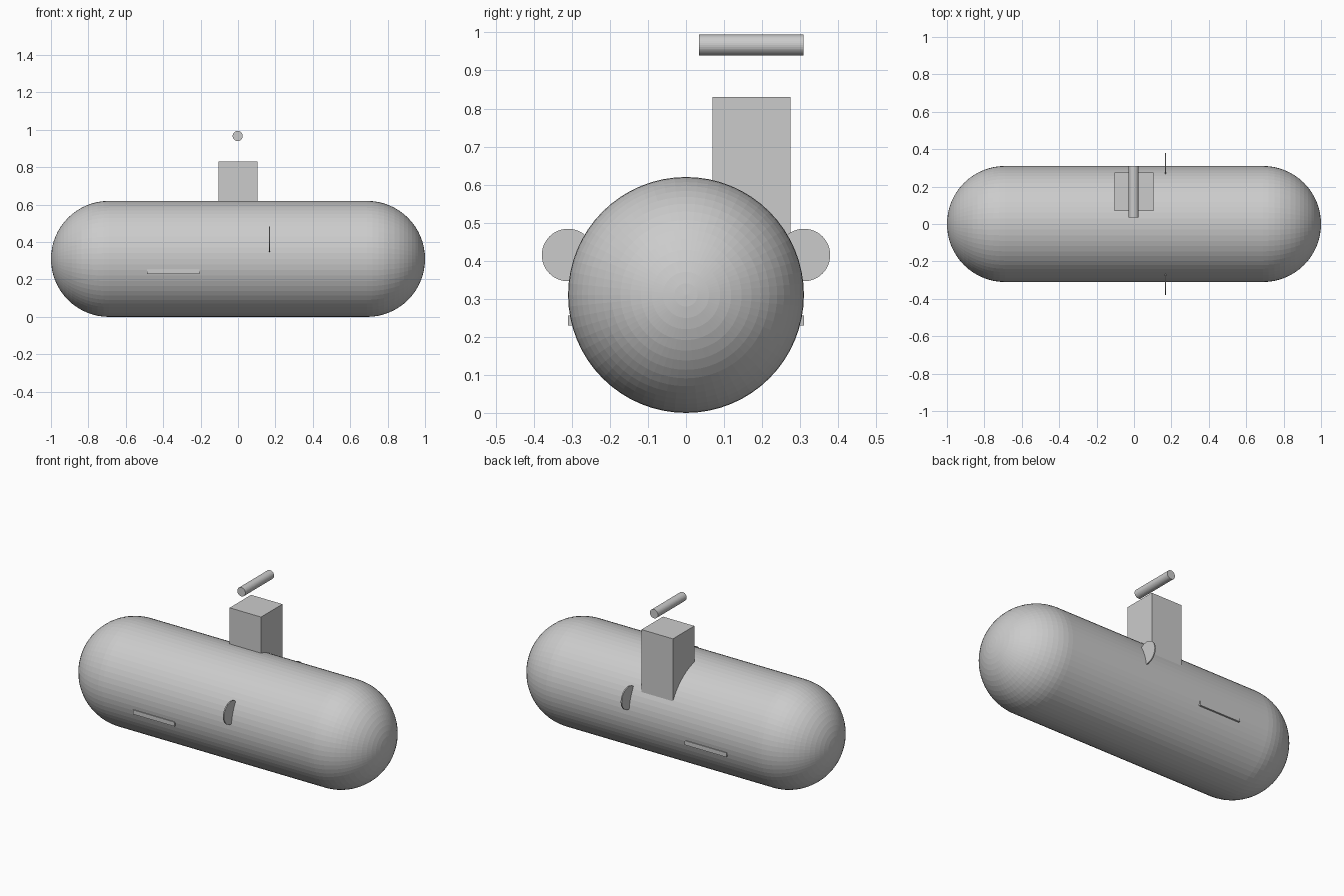
import bpy, bmesh, math
from mathutils import Matrix

if "Cube" in bpy.data.objects:
    bpy.data.objects.remove(bpy.data.objects["Cube"])

R, CZ = 0.31, 0.31


def finish(name, bm):
    bmesh.ops.recalc_face_normals(bm, faces=bm.faces)
    mesh = bpy.data.meshes.new(name)
    bm.to_mesh(mesh)
    bm.free()
    obj = bpy.data.objects.new(name, mesh)
    bpy.context.collection.objects.link(obj)
    return obj


def box(name, x, y, z):
    """Box from (min, max) pairs."""
    bm = bmesh.new()
    size = [b - a for a, b in (x, y, z)]
    mid = [(a + b) / 2 for a, b in (x, y, z)]
    bmesh.ops.create_cube(bm, size=1, matrix=Matrix.Translation(mid) @ Matrix.Diagonal((*size, 1)))
    return finish(name, bm)


def rod(name, centre, radius, depth, axis, sides):
    """Cylinder along x or y."""
    turn = Matrix.Rotation(math.pi / 2, 4, 'Y' if axis == 'x' else 'X')
    bm = bmesh.new()
    bmesh.ops.create_cone(bm, cap_ends=True, segments=sides, radius1=radius, radius2=radius,
                          depth=depth, matrix=Matrix.Translation(centre) @ turn)
    return finish(name, bm)


# Capsule hull: half profile spun around the x axis
bm = bmesh.new()
steps = 16
right = [(1 - R + R * math.cos(a), R * math.sin(a))
         for a in (math.pi / 2 * i / steps for i in range(steps + 1))]
profile = right + [(-x, r) for x, r in reversed(right)]
verts = [bm.verts.new((x, 0, CZ + r)) for x, r in profile]
edges = [bm.edges.new(pair) for pair in zip(verts, verts[1:])]
bmesh.ops.spin(bm, geom=verts + edges, cent=(0, 0, CZ), axis=(1, 0, 0),
               angle=math.tau, steps=64, use_duplicate=False)
bmesh.ops.remove_doubles(bm, verts=bm.verts, dist=1e-4)
finish("hull", bm)

# Tower block and the bar floating over it
box("tower", (-0.105, 0.105), (0.07, 0.275), (0.42, 0.83))
rod("top_bar", (-0.002, 0.172, 0.967), 0.027, 0.275, 'y', 32)

# Side discs and side strips
for side, s in (("front", -1), ("back", 1)):
    rod(side + "_disc", (0.168, s * 0.31, 0.415), 0.069, 0.007, 'x', 48)
    box(side + "_strip", (-0.487, -0.207), tuple(sorted((s * 0.285, s * 0.31))), (0.23, 0.256))
